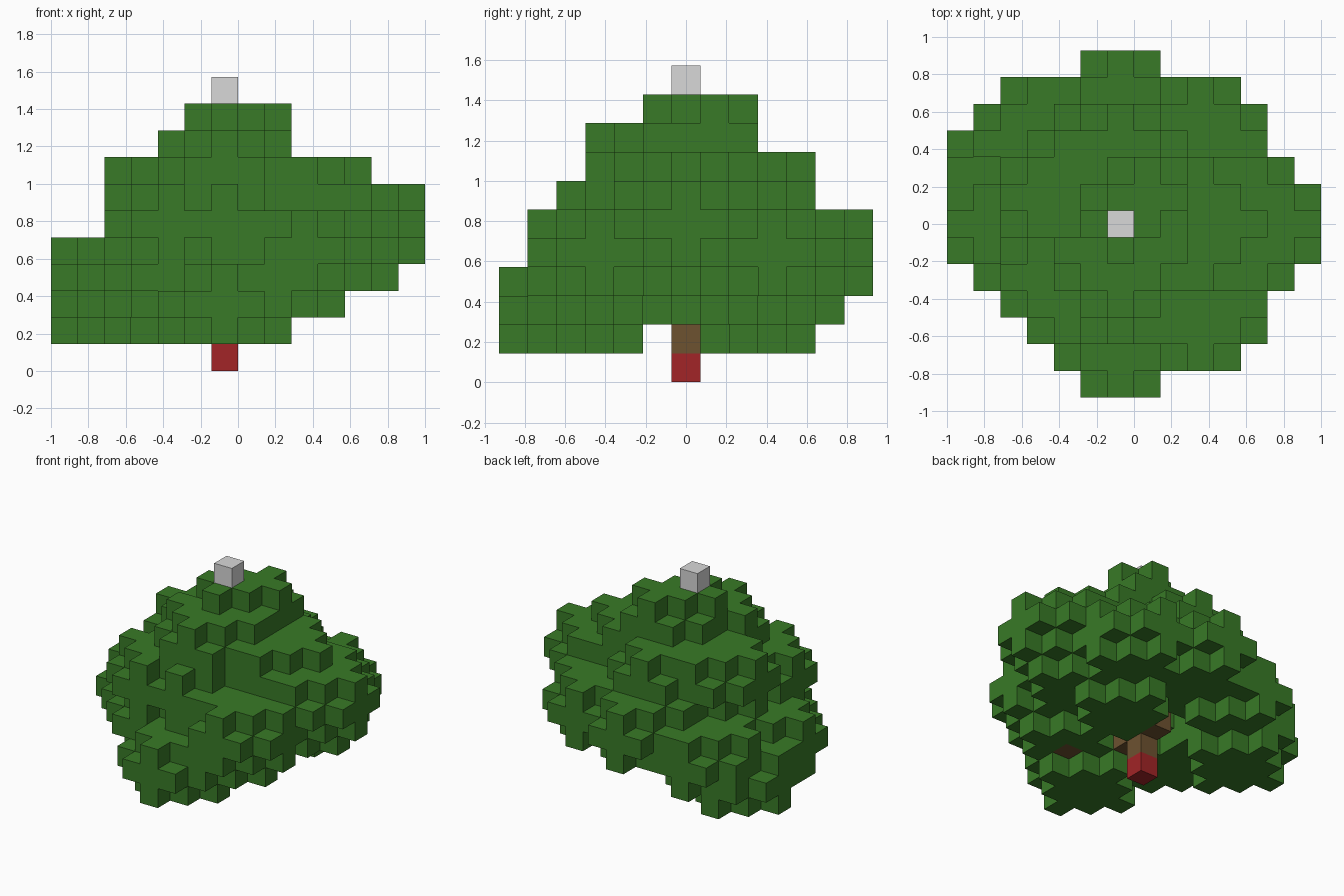
import bpy
from mathutils import Vector

old = bpy.data.objects.get("Cube")
if old:
    bpy.data.objects.remove(old, do_unlink=True)

UNIT = 1 / 7                       # edge of one block
ORIGIN = Vector((-1, -6.5 * UNIT, 0))


def make_material(name, colour):
    material = bpy.data.materials.new(name)
    material.use_nodes = True
    rgba = (*colour, 1)
    material.diffuse_color = rgba
    material.node_tree.nodes["Principled BSDF"].inputs["Base Color"].default_value = rgba
    return material


leaf_green = make_material("leaf green", (0.04, 0.195, 0.02))
root_red = make_material("root red", (0.36, 0.018, 0.02))
bark_brown = make_material("bark brown", (0.155, 0.085, 0.03))
tip_grey = make_material("tip grey", (0.69, 0.69, 0.69))


def clump(centre, size):
    """Blocks of a squashed ball, three layers high."""
    cx, cy, cz = centre
    reach = range(-2, 3)
    return {(cx + x, cy + y, cz + z)
            for x in reach for y in reach for z in (-1, 0, 1)
            if x * x + y * y + z * z <= size}


def build_blocks(name, cells, material, filled):
    """Mesh of the block faces that do not touch another block."""
    verts, faces, index = [], [], {}

    def corner(point):
        key = tuple(point)
        if key not in index:
            index[key] = len(verts)
            verts.append(ORIGIN + Vector(key) * UNIT)
        return index[key]

    for cell in sorted(cells):
        for axis in range(3):
            u, v = (axis + 1) % 3, (axis + 2) % 3
            for side in (0, 1):
                neighbour = list(cell)
                neighbour[axis] += 2 * side - 1
                if tuple(neighbour) in filled:
                    continue
                loop = []
                for a, b in ((0, 0), (1, 0), (1, 1), (0, 1)):
                    point = list(cell)
                    point[axis] += side
                    point[u] += a
                    point[v] += b
                    loop.append(corner(point))
                faces.append(loop if side else loop[::-1])
    mesh = bpy.data.meshes.new(name)
    mesh.from_pydata(verts, [], faces)
    mesh.materials.append(material)
    mesh.update()
    obj = bpy.data.objects.new(name, mesh)
    bpy.context.scene.collection.objects.link(obj)


# Trunk, branch stubs and tip
root = {(6, 6, 0)}
trunk = {(6, 6, z) for z in range(1, 9)} | {(6, 5, 2), (6, 7, 2), (8, 3, 2)}
tip = {(6, 6, 10)}

# Leaf clumps around the trunk
large = [
    (6, 2, 2), (2, 8, 2),                          # lowest
    (2, 6, 3), (3, 9, 3), (8, 7, 3), (8, 3, 3), (4, 4, 3),
    (6, 10, 4), (9, 3, 4), (9, 9, 4), (10, 6, 4), (6, 5, 4),
    (11, 6, 5), (4, 4, 5), (6, 4, 5), (6, 7, 5),
    (4, 7, 6), (6, 8, 6), (9, 6, 6),
    (6, 5, 7),                                     # highest
]
small = [(6, 6, 8), (7, 7, 8)]
leaves = set()
for centre in large:
    leaves |= clump(centre, 5)
for centre in small:
    leaves |= clump(centre, 2)
leaves -= trunk

filled = root | trunk | tip | leaves
build_blocks("trunk_base", root, root_red, filled)
build_blocks("trunk", trunk, bark_brown, filled)
build_blocks("foliage", leaves, leaf_green, filled)
build_blocks("treetop_tip", tip, tip_grey, filled)
